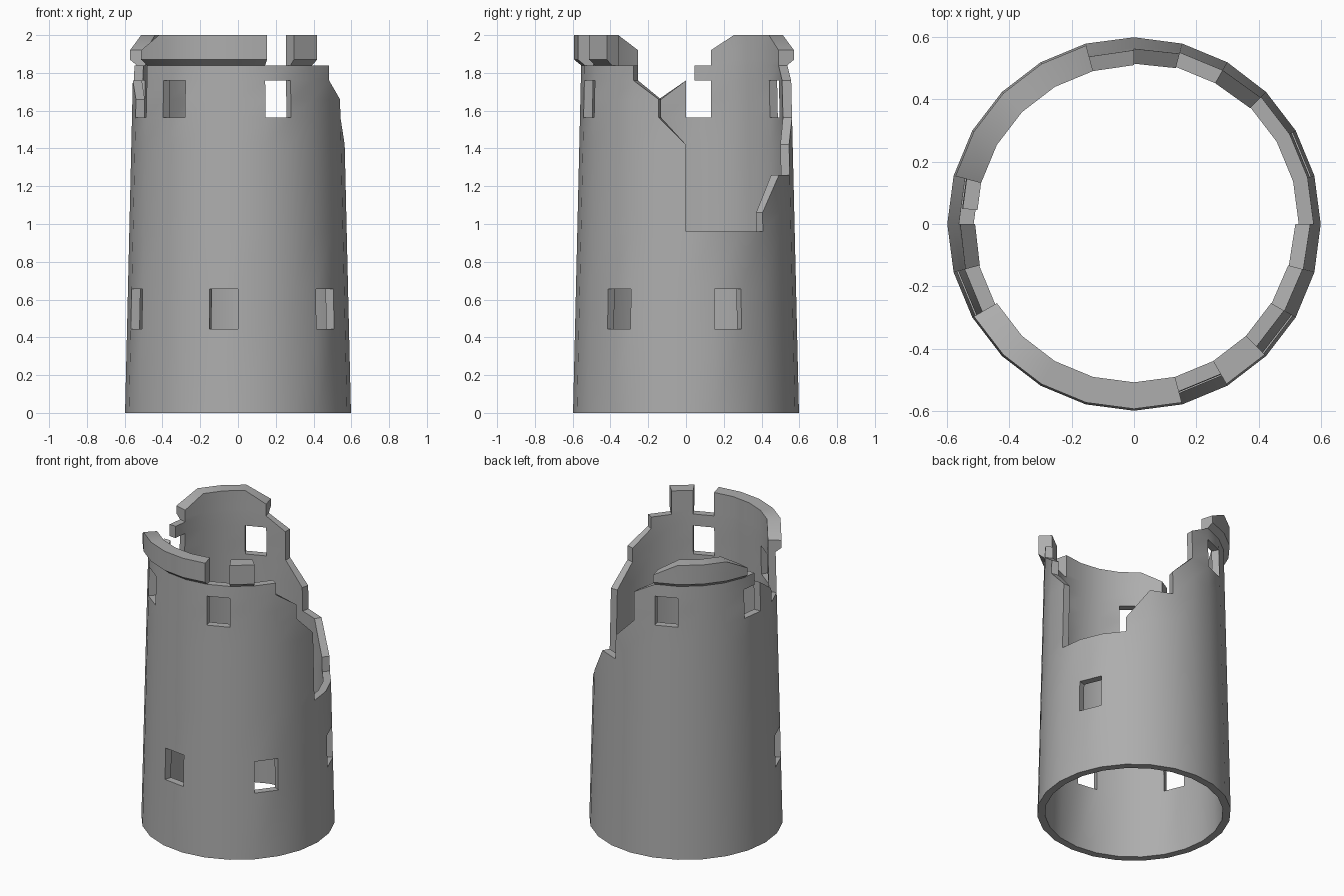
import bpy, bmesh, math
from collections import Counter

if "Cube" in bpy.data.objects:
    bpy.data.objects.remove(bpy.data.objects["Cube"])

SEGS = 24
# Shared heights at which the wall can be broken or pierced
LEVELS = [0, .445, .657, .96, 1.06, 1.26, 1.42, 1.565, 1.66, 1.76, 1.84, 1.87, 1.92, 2.0]
SILL, HEAD, WALL_TOP = 1.565, 1.76, 1.84

# Broken top edge: wall height at the start and end of each 15 degree segment
TOPS = {k: (2.0, 2.0) for k in (8, 9, 15, 16, 17, 18, 20)}     # intact parapet
TOPS.update({k: (.96, .96) for k in (0, 1, 2)})                # deep breach
TOPS.update({
    3: (1.06, 1.26), 4: (1.26, 1.26), 5: (1.42, SILL), 6: (1.76, 1.84),
    7: (1.92, 2.0), 10: (2.0, 1.92), 11: (SILL, SILL), 12: (1.76, 1.66),
    13: (SILL, SILL), 14: (1.92, 2.0), 19: (1.84, 1.84), 21: (1.84, 1.84),
    22: (1.76, 1.66), 23: (SILL, 1.42)})
LOW_WINDOWS = (1, 13, 17, 21)
HIGH_WINDOWS = (7, 15, 19)


def radius(z, outer):
    if outer:
        return .598 - .043 * z / WALL_TOP if z <= WALL_TOP else .592
    return .55 - .043 * min(z, WALL_TOP) / WALL_TOP


# Wall panels in (segment, height) space, all on shared grid points
cells = []
for k in range(SEGS):
    t0, t1 = TOPS[k]
    for lo, hi in zip(LEVELS, LEVELS[1:]):
        if k in LOW_WINDOWS and lo == LEVELS[1]:
            continue
        if k in HIGH_WINDOWS and SILL <= lo < HEAD:
            continue
        if lo >= max(t0, t1):
            continue
        n = (k + 1) % SEGS
        pts = [(k, lo), (n, lo), (n, max(lo, min(hi, t1))), (k, max(lo, min(hi, t0)))]
        cells.append(list(dict.fromkeys(pts)))
# Broken lintel stub over the left window
cells.append([(11, HEAD), (11.66, HEAD), (11.66, WALL_TOP), (11, WALL_TOP)])

bm = bmesh.new()
cache = {}


def vert(key, outer):
    if (key, outer) not in cache:
        seg, z = key
        r = radius(z, outer)
        i, f = int(seg), seg - int(seg)
        a, b = (math.radians(15 * j) for j in (i, i + 1))
        cache[key, outer] = bm.verts.new((
            r * ((1 - f) * math.cos(a) + f * math.cos(b)),
            r * ((1 - f) * math.sin(a) + f * math.sin(b)), z))
    return cache[key, outer]


# Outer and inner skins
edges = Counter()
for c in cells:
    bm.faces.new([vert(p, True) for p in c])
    bm.faces.new([vert(p, False) for p in reversed(c)])
    edges.update(zip(c, c[1:] + c[:1]))

# Rims: broken top, window reveals and base ring
for a, b in edges:
    if (b, a) not in edges:
        bm.faces.new([vert(b, True), vert(a, True), vert(a, False), vert(b, False)])

bmesh.ops.recalc_face_normals(bm, faces=bm.faces)
mesh = bpy.data.meshes.new("ruined_tower")
bm.to_mesh(mesh)
bm.free()
tower = bpy.data.objects.new("ruined_tower", mesh)
bpy.context.collection.objects.link(tower)

# Dark grey stone
stone = bpy.data.materials.new("stone")
stone.diffuse_color = (.42, .42, .42, 1)
stone.use_nodes = True
stone.node_tree.nodes["Principled BSDF"].inputs["Base Color"].default_value = stone.diffuse_color
mesh.materials.append(stone)

bpy.context.view_layer.objects.active = tower
tower.select_set(True)
bpy.ops.object.shade_smooth_by_angle(angle=math.radians(30))
